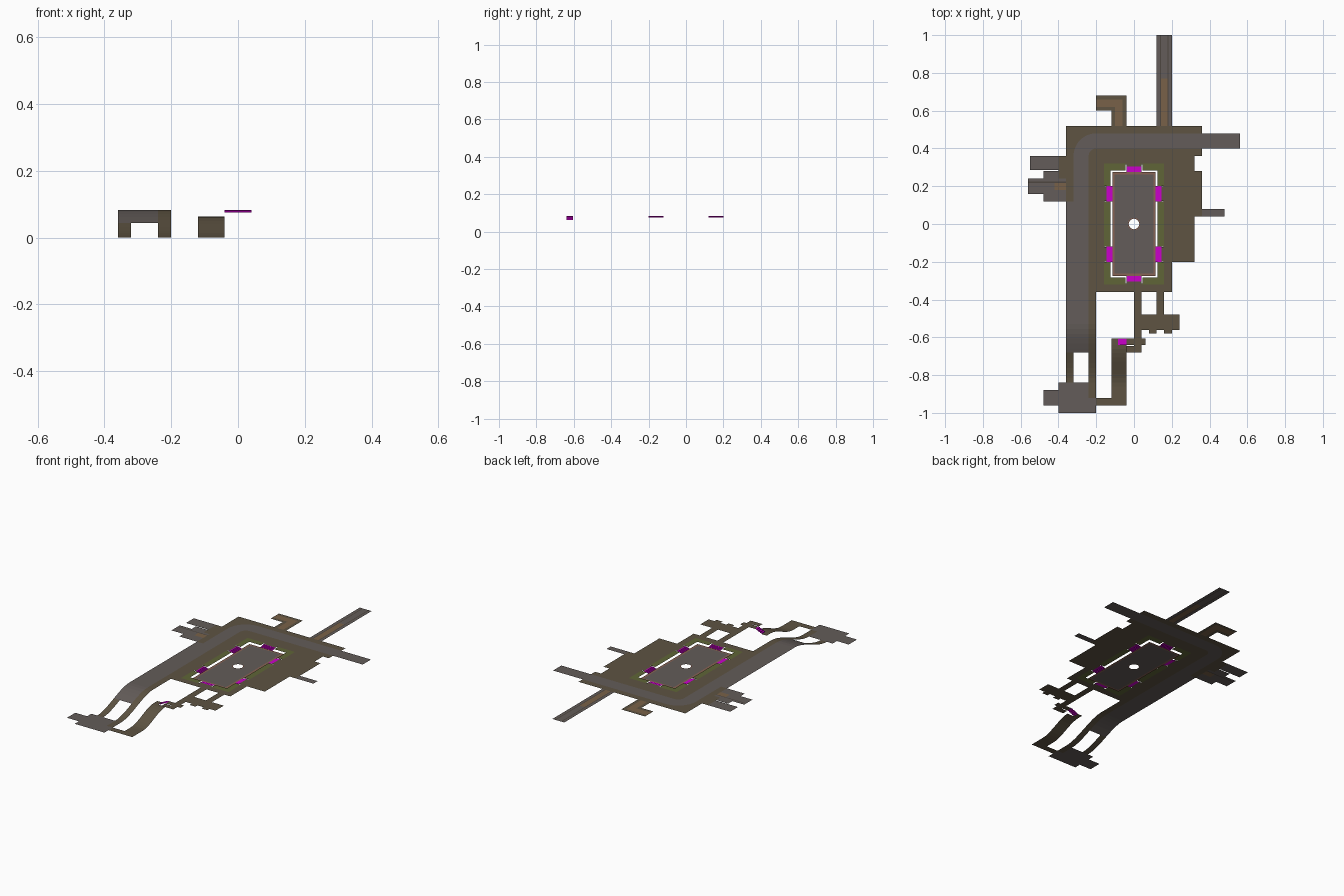
import bpy, bmesh, math

if "Cube" in bpy.data.objects:
    bpy.data.objects.remove(bpy.data.objects["Cube"])

TOP, COURT, LANDING = 0.083, 0.075, 0.063
COLOURS = {
    "earth_brown": (0.112, 0.088, 0.055), "road_grey": (0.125, 0.107, 0.100),
    "hedge_green": (0.115, 0.130, 0.038), "stair_magenta": (0.60, 0.0, 0.60),
    "border_pink": (0.25, 0.125, 0.09), "path_orange": (0.19, 0.12, 0.065),
    "kerb_dark": (0.075, 0.062, 0.05),
}
NAMES = list(COLOURS)
B, R, G, M, P, O, K = range(7)
MATS = []
for n, c in COLOURS.items():
    m = bpy.data.materials.new(n)
    m.diffuse_color = (*c, 1)
    m.use_nodes = True
    m.node_tree.nodes["Principled BSDF"].inputs["Base Color"].default_value = m.diffuse_color
    MATS.append(m)


def finish(name, bm):
    bmesh.ops.remove_doubles(bm, verts=bm.verts, dist=1e-5)
    for f in bm.faces:
        f.normal_update()
    me = bpy.data.meshes.new(name)
    bm.to_mesh(me)
    bm.free()
    for m in MATS:
        me.materials.append(m)
    ob = bpy.data.objects.new(name, me)
    bpy.context.collection.objects.link(ob)
    return ob


def face(bm, pts, mat):
    f = bm.faces.new([bm.verts.new(p) for p in pts])
    f.material_index = mat


def sheet(name, rects, z=lambda y: TOP, extra_y=()):
    """Paint rectangles (mat, x0, x1, y0, y1) in order; later ones win, None cuts a hole."""
    xs = sorted({round(v, 4) for r in rects for v in r[1:3]})
    ys = sorted({round(v, 4) for r in rects for v in r[3:5]} | {round(v, 4) for v in extra_y})
    bm = bmesh.new()
    for x0, x1 in zip(xs, xs[1:]):
        for y0, y1 in zip(ys, ys[1:]):
            cx, cy, mat = (x0 + x1) / 2, (y0 + y1) / 2, None
            for r in rects:
                if r[1] < cx < r[2] and r[3] < cy < r[4]:
                    mat = r[0]
            if mat is not None:
                face(bm, [(x0, y0, z(y0)), (x1, y0, z(y0)), (x1, y1, z(y1)), (x0, y1, z(y1))], mat)
    return finish(name, bm)


def round_patch(name, cx, cy, z, a0, a1, n, radii, mats, half):
    """Concentric arc bands, the last one reaching out to a square of the given half size."""
    def pt(r, i):
        a = math.radians(a0 + (a1 - a0) * i / n)
        c, s = math.cos(a), math.sin(a)
        if r is None:
            r = half / max(abs(c), abs(s))
        return (cx + r * c, cy + r * s, z)
    bands = radii + [None]
    bm = bmesh.new()
    for r0, r1, mat in zip(bands, bands[1:], mats):
        for i in range(n):
            pts = [pt(r1, i), pt(r1, i + 1), pt(r0, i + 1), pt(r0, i)]
            if r0 == 0:
                pts.pop()
            face(bm, pts, mat)
    return finish(name, bm)


def stairs(name, start, end, half_width, z0, z1, steps=4):
    """Open flight climbing from start to end (xy points)."""
    (ax, ay), (bx, by) = start, end
    dx, dy = bx - ax, by - ay
    d = math.hypot(dx, dy)
    px, py = -dy / d * half_width, dx / d * half_width
    prof = []
    for i in range(steps):
        prof += [(i / steps, z0 + (z1 - z0) * (i + 1) / steps),
                 ((i + 1) / steps, z0 + (z1 - z0) * (i + 1) / steps)]
    prof = [(0, z0)] + prof
    bm = bmesh.new()
    for (t0, za), (t1, zb) in zip(prof, prof[1:]):
        p = (ax + dx * t0, ay + dy * t0)
        q = (ax + dx * t1, ay + dy * t1)
        face(bm, [(p[0] - px, p[1] - py, za), (q[0] - px, q[1] - py, zb),
                  (q[0] + px, q[1] + py, zb), (p[0] + px, p[1] + py, za)], M)
    return finish(name, bm)


def ramp(y0, y1, h):
    def z(y):
        t = min(1, max(0, (y - y0) / (y1 - y0)))
        return h * t * t * (3 - 2 * t)
    return z


# plateau with main road, hedges and opening for the sunken court
rects = [(B, -0.36, 0.36, 0.36, 0.52), (B, -0.36, 0.32, 0.28, 0.36),
         (B, -0.36, 0.36, 0.04, 0.28), (B, -0.36, 0.32, -0.2, 0.04),
         (B, -0.36, 0.2, -0.36, -0.2),
         (R, -0.2, 0.56, 0.40, 0.48), (R, -0.32, -0.24, 0.12, 0.36),
         (R, -0.36, -0.24, -0.36, 0.12), (None, -0.32, -0.2, 0.36, 0.48),
         (G, -0.16, 0.16, -0.32, 0.32), (B, -0.04, 0.04, -0.32, 0.32)]
for s in (-1, 1):
    lo, hi = sorted((s * 0.12, s * 0.2))
    rects.append((B, -0.16, 0.16, lo, hi))
    # slits beside the stairs
    for x in (-0.043, 0.043):
        lo2, hi2 = sorted((s * 0.28, s * 0.315))
        rects.append((None, x - 0.003, x + 0.003, lo2, hi2))
    for y in (lo, hi):
        rects.append((None, -0.155, 0.155, y - 0.002, y + 0.002))
    # stair openings
    rects.append((None, -0.145, 0.145, lo, hi))
rects += [(None, -0.04, 0.04, -0.305, 0.305), (None, -0.124, 0.124, -0.284, 0.284)]
sheet("plateau", rects)
round_patch("road_bend", -0.2, 0.36, TOP, 90, 180, 12, [0, 0.04, 0.12], [B, R, B], 0.12)

# sunken court with pink border and round opening
sheet("court", [(P, -0.115, 0.115, -0.275, 0.275), (R, -0.102, 0.102, -0.262, 0.262),
                (None, -0.05, 0.05, -0.05, 0.05)], lambda y: COURT)
round_patch("court_opening", 0, 0, COURT, 0, 360, 24, [0.028, 0.033], [P, R], 0.05)

# stairs around the court
for s, side in ((-1, "a"), (1, "b")):
    stairs("end_stairs_" + side, (0, s * 0.275), (0, s * 0.305), 0.04, COURT, TOP)
    for y in (-0.16, 0.16):
        stairs("side_stairs_" + side, (s * 0.115, y), (s * 0.145, y), 0.04, COURT, TOP)

# north paths
sheet("north_path", [(R, 0.12, 0.2, 0.52, 1.0), (K, 0.137, 0.183, 0.52, 1.0),
                     (R, 0.143, 0.177, 0.77, 1.0), (O, 0.143, 0.177, 0.52, 0.77)])
sheet("north_bent_path", [(B, -0.2, -0.04, 0.6, 0.68), (B, -0.12, -0.04, 0.52, 0.6),
                          (O, -0.2, -0.06, 0.62, 0.66), (O, -0.1, -0.06, 0.52, 0.66)])

# west and east paths
sheet("west_paths", [(R, -0.55, -0.36, 0.285, 0.36), (B, -0.4, -0.36, 0.28, 0.36),
                     (R, -0.48, -0.36, 0.12, 0.28), (B, -0.4, -0.36, 0.24, 0.28),
                     (R, -0.56, -0.36, 0.16, 0.24), (O, -0.42, -0.36, 0.18, 0.22),
                     (K, -0.56, -0.36, 0.218, 0.224)])
sheet("east_path", [(R, 0.36, 0.48, 0.04, 0.08)])

# south paths and small terrace
sheet("south_terrace", [(B, 0.0, 0.04, -0.68, -0.36), (B, 0.12, 0.16, -0.48, -0.36),
                        (B, 0.04, 0.24, -0.56, -0.48), (B, 0.08, 0.12, -0.58, -0.56),
                        (B, 0.16, 0.2, -0.58, -0.56), (B, -0.04, 0.06, -0.64, -0.605),
                        (B, -0.04, 0.0, -0.68, -0.645)])

# main road going down the hill, splitting in two around a gap
steps = [-0.84 + 0.31 * i / 12 for i in range(13)]
sheet("hill_road", [(R, -0.36, -0.24, -0.68, -0.36), (B, -0.24, -0.2, -0.84, -0.36),
                    (B, -0.36, -0.32, -0.84, -0.68)], ramp(-0.84, -0.53, TOP), steps)

# lower yard and linking path on the ground
sheet("lower_yard", [(R, -0.4, -0.2, -1.0, -0.84), (R, -0.48, -0.4, -0.96, -0.88),
                     (B, -0.24, -0.2, -0.92, -0.84), (B, -0.2, -0.04, -0.96, -0.92)],
      lambda y: 0)

# footpath climbing to a landing, with stairs to the terrace
steps = [-0.86 + 0.22 * i / 10 for i in range(11)]
sheet("foot_ramp", [(B, -0.12, -0.04, -0.92, -0.64), (B, -0.12, -0.085, -0.64, -0.605)],
      ramp(-0.86, -0.64, LANDING), steps)
stairs("terrace_stairs", (-0.085, -0.6225), (-0.04, -0.6225), 0.0175, LANDING, TOP)
